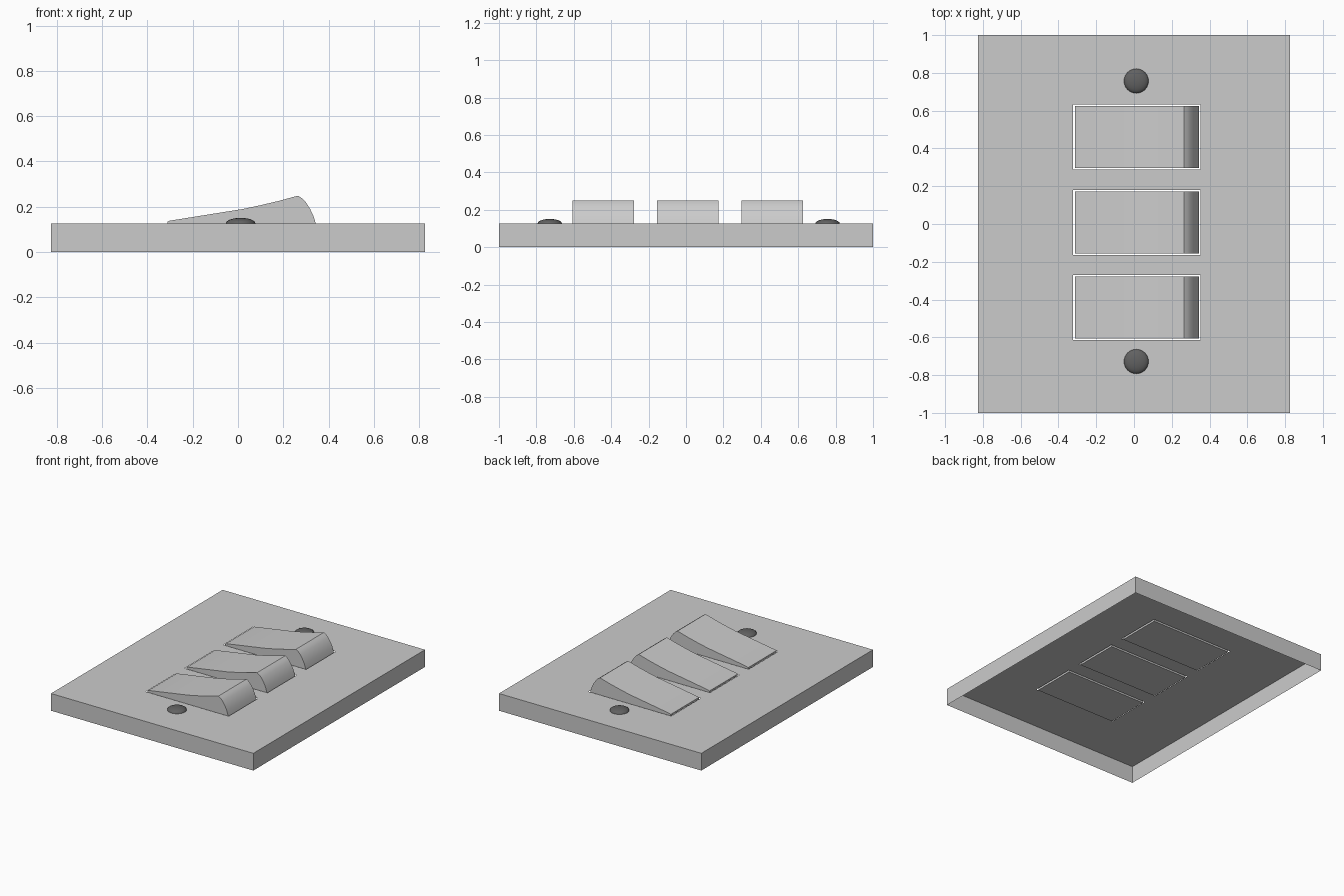
import bpy, bmesh, math

if "Cube" in bpy.data.objects:
    bpy.data.objects.remove(bpy.data.objects["Cube"])

HX, HY, TOP = 0.825, 1.0, 0.127
ROCKER_Y = (-0.442, 0.009, 0.461)
SLOT_X = (-0.322, 0.353)
SLOT_HALF = 0.172


def make_object(name, bm):
    mesh = bpy.data.meshes.new(name)
    bm.to_mesh(mesh)
    bm.free()
    ob = bpy.data.objects.new(name, mesh)
    bpy.context.collection.objects.link(ob)
    return ob


# Cover plate: thin open-bottomed shell with three slots
bm = bmesh.new()
xs = [-HX, *SLOT_X, HX]
ys = [-HY] + [y + s * SLOT_HALF for y in ROCKER_Y for s in (-1, 1)] + [HY]
grid = [[bm.verts.new((x, y, TOP)) for x in xs] for y in ys]
for j in range(len(ys) - 1):
    for i in range(len(xs) - 1):
        if i == 1 and j % 2 == 1:
            continue  # slot
        bm.faces.new((grid[j][i], grid[j][i + 1], grid[j + 1][i + 1], grid[j + 1][i]))
corners = [(-HX, -HY), (HX, -HY), (HX, HY), (-HX, HY)]
low = [bm.verts.new((x, y, 0)) for x, y in corners]
high = [bm.verts.new((x, y, TOP)) for x, y in corners]
for k in range(4):
    n = (k + 1) % 4
    bm.faces.new((low[k], low[n], high[n], high[k]))
make_object("cover_plate", bm)

# Rocker switches: one side profile extruded across the slot
PROFILE = [(-0.312, 0.120), (0.345, 0.120), (0.342, 0.130), (0.333, 0.160),
           (0.318, 0.191), (0.300, 0.219), (0.283, 0.237), (0.265, 0.249),
           (0.180, 0.226), (0.100, 0.207), (0.020, 0.190), (-0.305, 0.138),
           (-0.312, 0.133)]


def rocker(name, y, half=0.164):
    bm = bmesh.new()
    face = bm.faces.new([bm.verts.new((x, y - half, z)) for x, z in PROFILE])
    ext = bmesh.ops.extrude_face_region(bm, geom=[face])
    moved = [g for g in ext["geom"] if isinstance(g, bmesh.types.BMVert)]
    bmesh.ops.translate(bm, verts=moved, vec=(0, 2 * half, 0))
    bmesh.ops.recalc_face_normals(bm, faces=bm.faces)
    return make_object(name, bm)


smooth = [rocker(f"rocker_switch_{i + 1}", y) for i, y in enumerate(ROCKER_Y)]

# Screw heads: shallow dark domes
dark = bpy.data.materials.new("dark_grey")
dark.diffuse_color = (0.12, 0.12, 0.12, 1)
dark.use_nodes = True
dark.node_tree.nodes["Principled BSDF"].inputs["Base Color"].default_value = dark.diffuse_color


def screw_head(name, y, r=0.065, h=0.024, rings=6, seg=32):
    bm = bmesh.new()
    bmesh.ops.create_uvsphere(bm, u_segments=seg, v_segments=2 * rings, radius=1)
    bmesh.ops.delete(bm, geom=[v for v in bm.verts if v.co.z < -1e-4], context='VERTS')
    for v in bm.verts:
        v.co = (0.012 + v.co.x * r, y + v.co.y * r, TOP + v.co.z * h)
    ob = make_object(name, bm)
    ob.data.materials.append(dark)
    return ob


smooth += [screw_head("upper_screw", 0.757), screw_head("lower_screw", -0.728)]

# Smooth the curved parts, keep hard edges
bpy.ops.object.select_all(action='DESELECT')
for ob in smooth:
    ob.select_set(True)
bpy.context.view_layer.objects.active = smooth[0]
bpy.ops.object.shade_smooth_by_angle(angle=math.radians(30))
